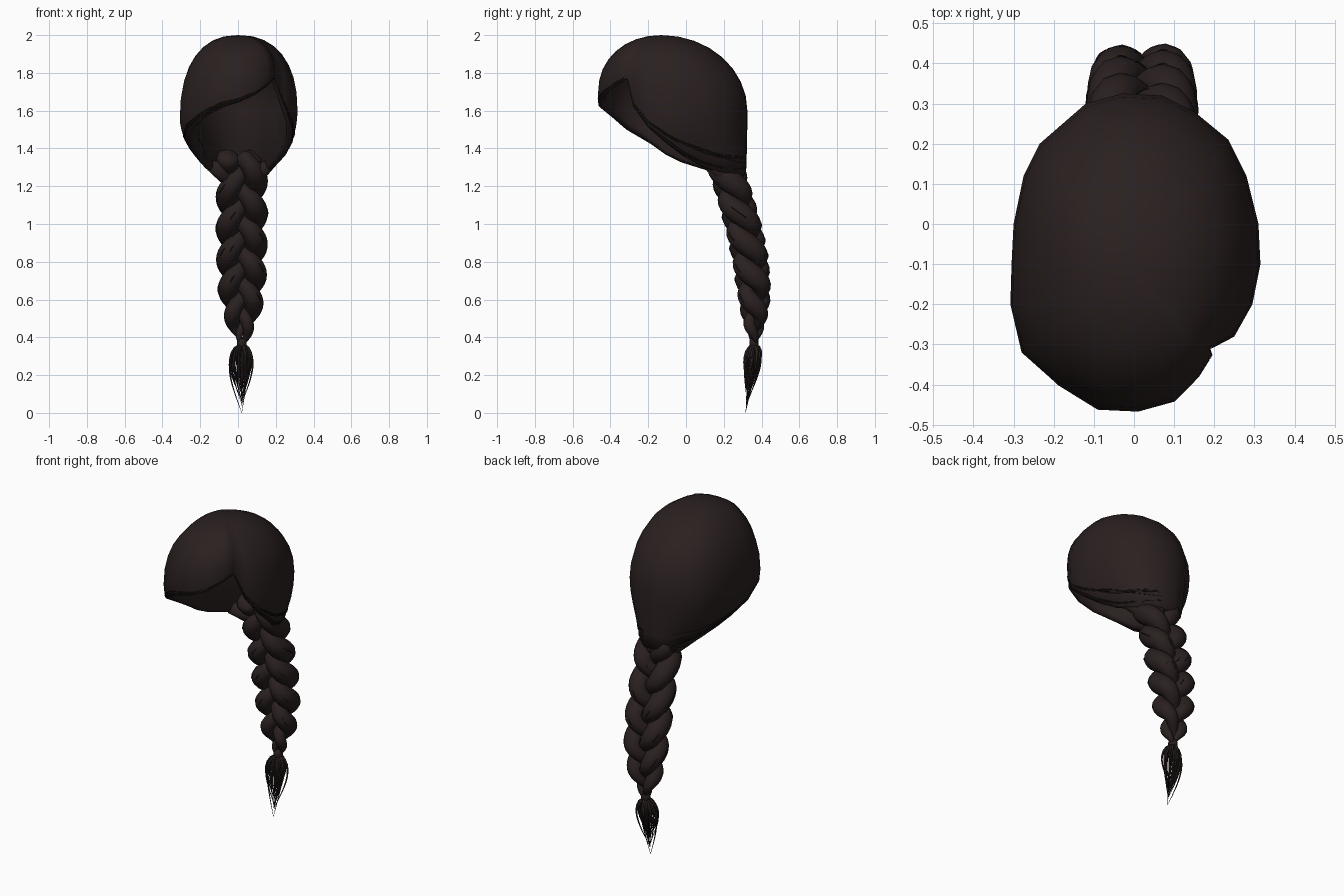
import bpy, bmesh, math, random
from mathutils import Vector

random.seed(4)
cube = bpy.data.objects.get("Cube")
if cube:
    bpy.data.objects.remove(cube, do_unlink=True)


def make_material(name, colour):
    mat = bpy.data.materials.new(name)
    mat.use_nodes = True
    mat.diffuse_color = colour
    for node in mat.node_tree.nodes:
        if node.type == 'BSDF_PRINCIPLED':
            node.inputs["Base Color"].default_value = colour
            node.inputs["Roughness"].default_value = 0.8
    return mat


hair = make_material("dark brown hair", (0.023, 0.0145, 0.0142, 1))
strand_dark = make_material("near black strand", (0.012, 0.008, 0.008, 1))


def finish(bm, name, material):
    bmesh.ops.recalc_face_normals(bm, faces=bm.faces[:])
    for face in bm.faces:
        face.smooth = True
    mesh = bpy.data.meshes.new(name)
    bm.to_mesh(mesh)
    bm.free()
    mesh.materials.append(material)
    obj = bpy.data.objects.new(name, mesh)
    bpy.context.scene.collection.objects.link(obj)


def bridge(bm, upper, lower):
    count = len(upper)
    for i in range(count):
        j = (i + 1) % count
        bm.faces.new((upper[i], upper[j], lower[j], lower[i]))


def tube(bm, points, radii, reference, sides=8):
    """Tapered capped tube through the points."""
    rings = []
    last = len(points) - 1
    for i, (point, radius) in enumerate(zip(points, radii)):
        tangent = (points[min(i + 1, last)] - points[max(i - 1, 0)]).normalized()
        across = tangent.cross(reference).normalized()
        out = across.cross(tangent)
        ring = []
        for k in range(sides):
            a = math.tau * k / sides
            ring.append(bm.verts.new(point + radius * (across * math.cos(a) + out * math.sin(a))))
        rings.append(ring)
    for upper, lower in zip(rings, rings[1:]):
        bridge(bm, upper, lower)
    bm.faces.new(rings[0])
    bm.faces.new(rings[-1])


# Cap columns, anticlockwise from the parting:
# widest point x, y, z, then hem height and hem scale
columns = [
    (.19, -.31, 1.8, 1.76, 1), (.25, -.28, 1.72, 1.62, .98),
    (.295, -.2, 1.64, 1.51, .97), (.315, -.1, 1.6, 1.43, .9),
    (.31, 0, 1.6, 1.365, .8), (.28, .12, 1.6, 1.31, .72),
    (.235, .21, 1.6, 1.28, .74), (.15, .28, 1.6, 1.265, .88),
    (.07, .32, 1.6, 1.26, .96), (-.03, .325, 1.6, 1.26, .96),
    (-.12, .3, 1.6, 1.265, .88), (-.235, .2, 1.6, 1.28, .66),
    (-.275, .12, 1.6, 1.3, .64), (-.3, 0, 1.58, 1.33, .68),
    (-.305, -.1, 1.57, 1.37, .77), (-.308, -.2, 1.56, 1.43, .88),
    (-.28, -.32, 1.59, 1.5, .95), (-.19, -.4, 1.65, 1.57, .97),
    (-.09, -.46, 1.69, 1.62, .99), (.01, -.465, 1.7, 1.65, .99),
    (.1, -.44, 1.73, 1.69, 1), (.16, -.38, 1.77, 1.735, 1),
    (.195, -.325, 1.8, 1.77, 1)]
crown = Vector((0, -.13, 2))


def dome_point(col, t, scale=1, drop=0):
    """Point on the dome, fullest at the sides."""
    x, y, z = col[:3]
    power = min(1, .86 + max(0, y) * .45 + max(0, -y - .1) * .25)
    h = math.sin(t * math.pi / 2) ** power * scale
    v = max(0, math.cos(t * math.pi / 2)) ** power
    return Vector((x * h, crown.y + (y - crown.y) * h, z + (crown.z - drop - z) * v))


def hem_point(col, s, tuck=0, lift=0):
    """Point below the widest ring, pinched in mostly sideways."""
    x, y, z, hem, shrink = col
    pinch = (1 - shrink) * s * s
    deep = 1 - pinch * .4 - tuck
    return Vector((x * (1 - pinch - tuck), crown.y + (y - crown.y) * deep,
                   z + (hem - z) * s + lift))


def tuck_depth(col):
    """The rim rolls in further on the heavy side of the fringe."""
    return .2 if col[0] < -.25 and col[1] < -.05 else .1


# Hair cap: outer dome, hem, rolled rim and inner lining
DOME, HEM = 8, 4
rows = [[dome_point(c, i / DOME) for c in columns] for i in range(1, DOME + 1)]
rows += [[hem_point(c, i / HEM) for c in columns] for i in range(1, HEM + 1)]
hem_rows = rows[DOME - 1:]
rows.append([hem_point(c, 1, tuck_depth(c) / 2, -.004) for c in columns])
rows.append([hem_point(c, 1, tuck_depth(c), .02) for c in columns])
rows += [[dome_point(c, i / DOME, .89, .04) for c in columns] for i in range(DOME, 0, -1)]

bm = bmesh.new()
rings = [[bm.verts.new(p) for p in row] for row in rows]
for upper, lower in zip(rings, rings[1:]):
    bridge(bm, upper, lower)
for ring, height in ((rings[0], crown.z), (rings[-1], crown.z - .04)):
    pole = bm.verts.new((0, crown.y, height))
    for i, vert in enumerate(ring):
        bm.faces.new((pole, vert, ring[(i + 1) % len(ring)]))
finish(bm, "hair_cap", hair)

# Fine strands sweeping along the hem on both sides of the parting
bm = bmesh.new()
up = Vector((0, 0, 1))
for sweep in (range(22, 9, -1), range(0, 9)):
    for n in range(6):
        level = 2.9 + n * .2
        path = []
        for c in sweep:
            level = min(HEM - .01, max(2.7, level + random.uniform(-.15, .15)))
            k = int(level)
            p = hem_rows[k][c].lerp(hem_rows[k + 1][c], level - k)
            path.append(p + Vector((p.x, p.y - crown.y, 0)).normalized() * .001)
        radii = [.0026 * math.sin(math.pi * (i + .3) / len(path)) + .0005 for i in range(len(path))]
        tube(bm, path, radii, up, 5)
finish(bm, "hem_strands", strand_dark)

# Locks gathered from the nape into the braid
bm = bmesh.new()
back = Vector((0, 1, 0))
for c in (6, 7, 8, 9, 10, 11):
    start = hem_point(columns[c], 1, .08, .03)
    end = Vector((.02 + start.x * .2, .24, 1.2))
    middle = start.lerp(end, .5) + Vector((0, .01, -.005))
    tube(bm, [start, middle, end], [.035, .035, .025], back)
finish(bm, "nape_locks", hair)


# Three-strand braid, with thin loose hairs lying on each strand
def braid_point(u, phase):
    p = 4 * math.pi * u ** 1.05 + phase
    size = .15 + .85 * (1 - u ** 7)
    centre_y = .188 + .175 * math.sin(min(1, u * 1.2) * math.pi / 2)
    point = Vector((.02 + .076 * size * math.sin(p),
                    centre_y - .045 * size * math.sin(2 * p),
                    1.365 - .995 * u))
    return point, .061 * size * (.75 + .27 * math.sin(p) ** 2)


STEPS = 72
for name, phase in (("first", 0), ("second", math.tau / 3), ("third", -math.tau / 3)):
    bm = bmesh.new()
    samples = [braid_point(i / STEPS, phase) for i in range(STEPS + 1)]
    points = [s[0] for s in samples]
    radii = [s[1] for s in samples]
    radii[0] *= .75
    tube(bm, points, radii, back, 12)
    finish(bm, name + "_braid_strand", hair)

    bm = bmesh.new()
    for n in range(8):
        angle = math.tau * n / 8
        offset = Vector((math.cos(angle), math.sin(angle), 0))
        first = random.randrange(2, 45)
        path = [points[i] + offset * radii[i] for i in range(first, first + 18)]
        tube(bm, path, [.0025] * len(path), back, 4)
    finish(bm, name + "_loose_hairs", strand_dark)

# Tie at the end of the braid
bm = bmesh.new()
tie = [Vector((.02, .36, z)) for z in (.395, .38, .36, .345)]
tube(bm, tie, [.02, .026, .026, .02], back, 10)
finish(bm, "braid_tie", hair)

# Tassel of thin tapering wisps
for name, material, count in (("tassel", hair, 30), ("tassel_wisps", strand_dark, 14)):
    bm = bmesh.new()
    for n in range(count):
        a = random.uniform(0, math.tau)
        reach = random.uniform(.45, 1)
        length = .368 if n == 0 else random.uniform(.2, .33)
        path, radii = [], []
        for i in range(11):
            v = i / 10
            swell = reach * math.sin(math.pi * v ** .65)
            drop = length * v
            path.append(Vector((.02 + .07 * swell * math.cos(a),
                                .362 - .13 * drop + .05 * swell * math.sin(a),
                                .368 - drop)))
            radii.append(.007 * (1 - v) + .0008)
        tube(bm, path, radii, back, 5)
    finish(bm, name, material)
